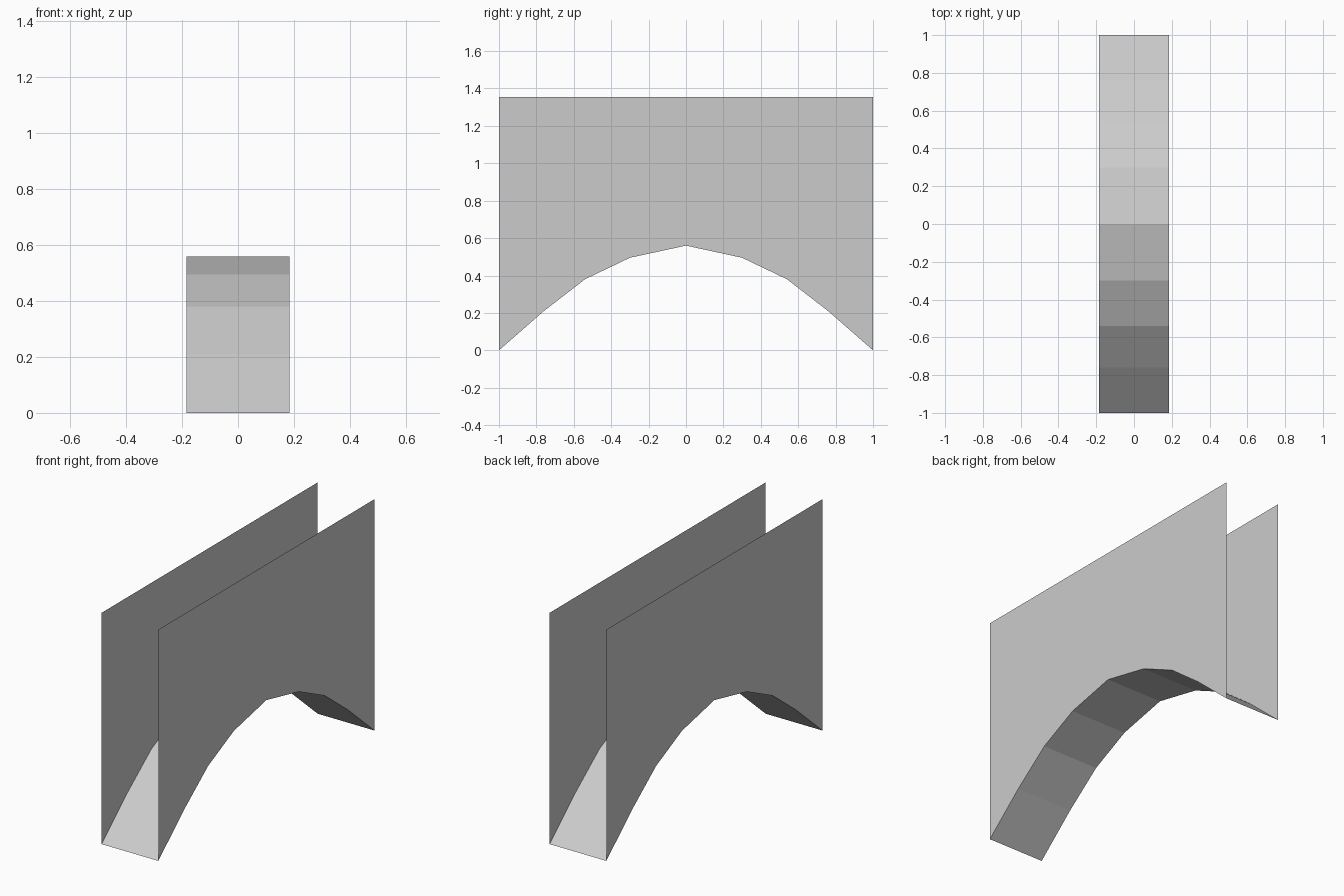
import bpy

HALF_WIDTH = 0.184
TOP = 1.355

cube = bpy.data.objects.get("Cube")
if cube:
    bpy.data.objects.remove(cube, do_unlink=True)

# Single matte grey
grey = bpy.data.materials.new("stone_grey")
grey.use_nodes = True
colour = (0.6, 0.6, 0.6, 1.0)
grey.diffuse_color = colour
grey.node_tree.nodes["Principled BSDF"].inputs["Base Color"].default_value = colour

# Faceted arch profile (y, z), mirrored about the crown
half = [(0.30, 0.495), (0.54, 0.38), (0.76, 0.21), (1.0, 0.0)]
arch = [(-y, z) for y, z in reversed(half)] + [(0.0, 0.56)] + half


def strip(name, first, second):
    """Flat-shaded sheet of quads between two matching rows of points."""
    n = len(first)
    faces = [(i, i + 1, n + i + 1, n + i) for i in range(n - 1)]
    mesh = bpy.data.meshes.new(name)
    mesh.from_pydata(first + second, [], faces)
    mesh.materials.append(grey)
    obj = bpy.data.objects.new(name, mesh)
    bpy.context.collection.objects.link(obj)
    return obj


def arch_row(x):
    return [(x, y, z) for y, z in arch]


def top_row(x):
    return [(x, y, TOP) for y, z in arch]


# Curved underside, open sheet facing up
strip("arch_underside", arch_row(HALF_WIDTH), arch_row(-HALF_WIDTH))

# Thin side walls facing outward
strip("left_wall", arch_row(HALF_WIDTH), top_row(HALF_WIDTH))
strip("right_wall", top_row(-HALF_WIDTH), arch_row(-HALF_WIDTH))
